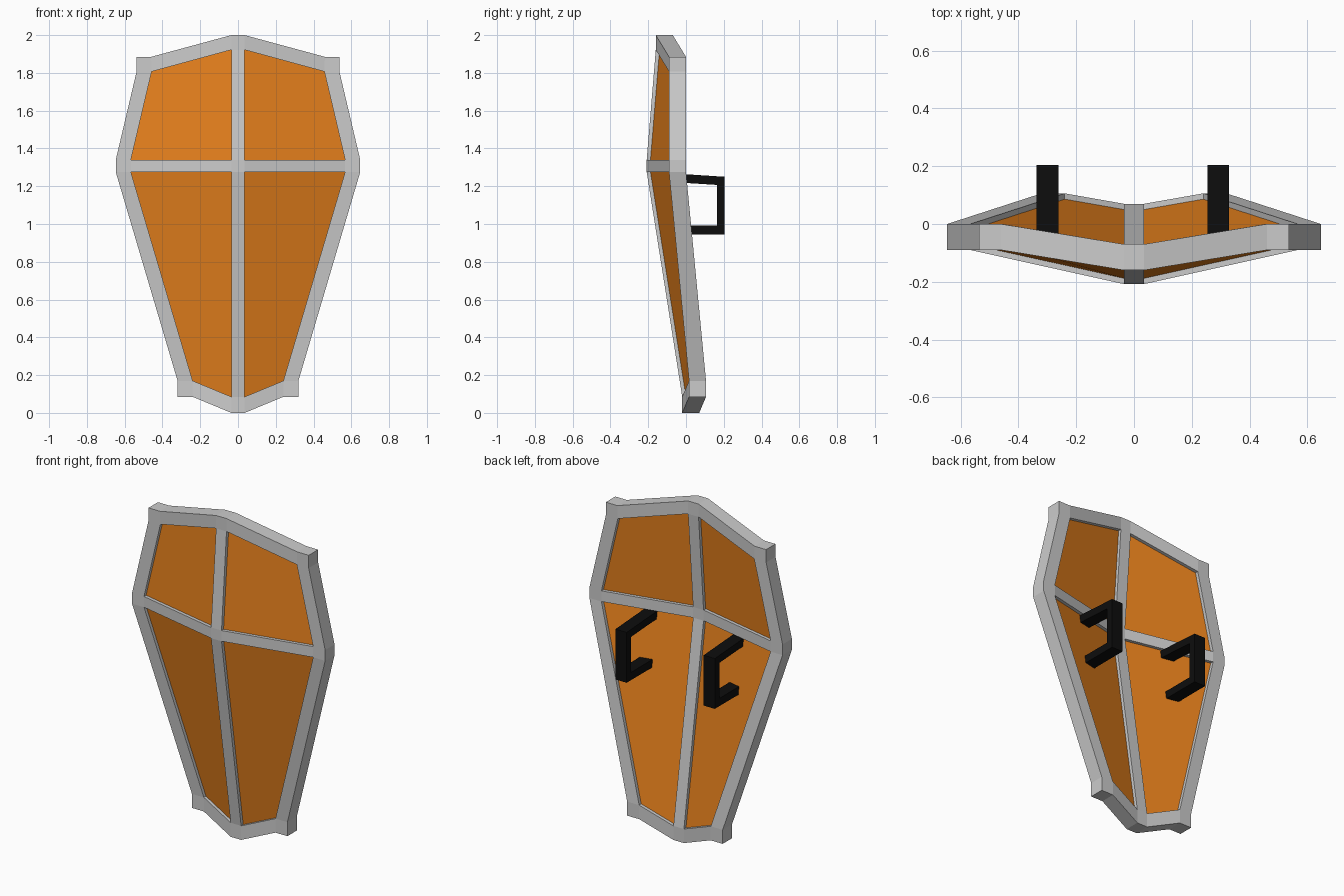
import bpy, bmesh

if "Cube" in bpy.data.objects:
    bpy.data.objects.remove(bpy.data.objects["Cube"])


def material(name, rgb):
    m = bpy.data.materials.new(name)
    m.diffuse_color = (*rgb, 1)
    m.use_nodes = True
    m.node_tree.nodes["Principled BSDF"].inputs["Base Color"].default_value = m.diffuse_color
    return m


def slab(name, faces, offset, mat=None):
    """Join point-loop faces, then thicken them along the offset vector."""
    bm = bmesh.new()
    for loop in faces:
        bm.faces.new([bm.verts.new(p) for p in loop])
    bmesh.ops.remove_doubles(bm, verts=bm.verts[:], dist=0.0005)
    ext = bmesh.ops.extrude_face_region(bm, geom=bm.faces[:], use_keep_orig=True)
    moved = [g for g in ext["geom"] if isinstance(g, bmesh.types.BMVert)]
    bmesh.ops.translate(bm, verts=moved, vec=offset)
    bmesh.ops.recalc_face_normals(bm, faces=bm.faces[:])
    me = bpy.data.meshes.new(name)
    bm.to_mesh(me)
    bm.free()
    ob = bpy.data.objects.new(name, me)
    bpy.context.collection.objects.link(ob)
    if mat:
        me.materials.append(mat)
    return ob


wood = material("wood", (0.8, 0.22, 0.012))
black = material("black", (0.004, 0.004, 0.004))

# Front lattice, right half: spine edge, inner border, outer border in each row
rows = [
    [(0.035, -0.16, 2.00), (0.46, -0.09, 1.885), (0.537, -0.09, 1.885)],
    [(0.035, -0.16, 1.922), (0.457, -0.09, 1.807), (0.537, -0.09, 1.807)],
    [(0.035, -0.208, 1.34), (0.567, -0.09, 1.34), (0.647, -0.09, 1.34)],
    [(0.035, -0.208, 1.275), (0.567, -0.09, 1.275), (0.647, -0.09, 1.275)],
    [(0.035, -0.02, 0.085), (0.24, 0.016, 0.17), (0.32, 0.016, 0.17)],
    [(0.035, -0.02, 0.00), (0.24, 0.016, 0.085), (0.32, 0.016, 0.085)],
]
grid = [[(-x, y, z) for x, y, z in reversed(r)] + r for r in rows]

# Sort lattice cells into frame bars and panel openings
bars, openings = [], []
for r in range(5):
    for c in range(5):
        cell = [grid[r][c], grid[r + 1][c], grid[r + 1][c + 1], grid[r][c + 1]]
        (openings if r in (1, 3) and c in (1, 3) else bars).append(cell)

# Metal frame
slab("shield_frame", bars, (0, 0.09, 0))

# Recessed wooden panels
for i, cell in enumerate(openings):
    recessed = [(x, y + 0.02, z) for x, y, z in cell]
    slab(f"panel_{i + 1}", [recessed], (0, 0.05, 0), wood)

# Two C-shaped grips on the back, running into the panels
profile = [(-0.09, 1.268), (0.02, 1.262), (0.205, 1.25), (0.205, 0.945),
           (-0.045, 0.945), (-0.045, 0.992), (0.163, 0.992), (0.163, 1.207),
           (0.02, 1.216), (-0.09, 1.222)]
for side, x in (("left", -0.337), ("right", 0.254)):
    slab(f"grip_{side}", [[(x, y, z) for y, z in profile]], (0.075, 0, 0), black)
